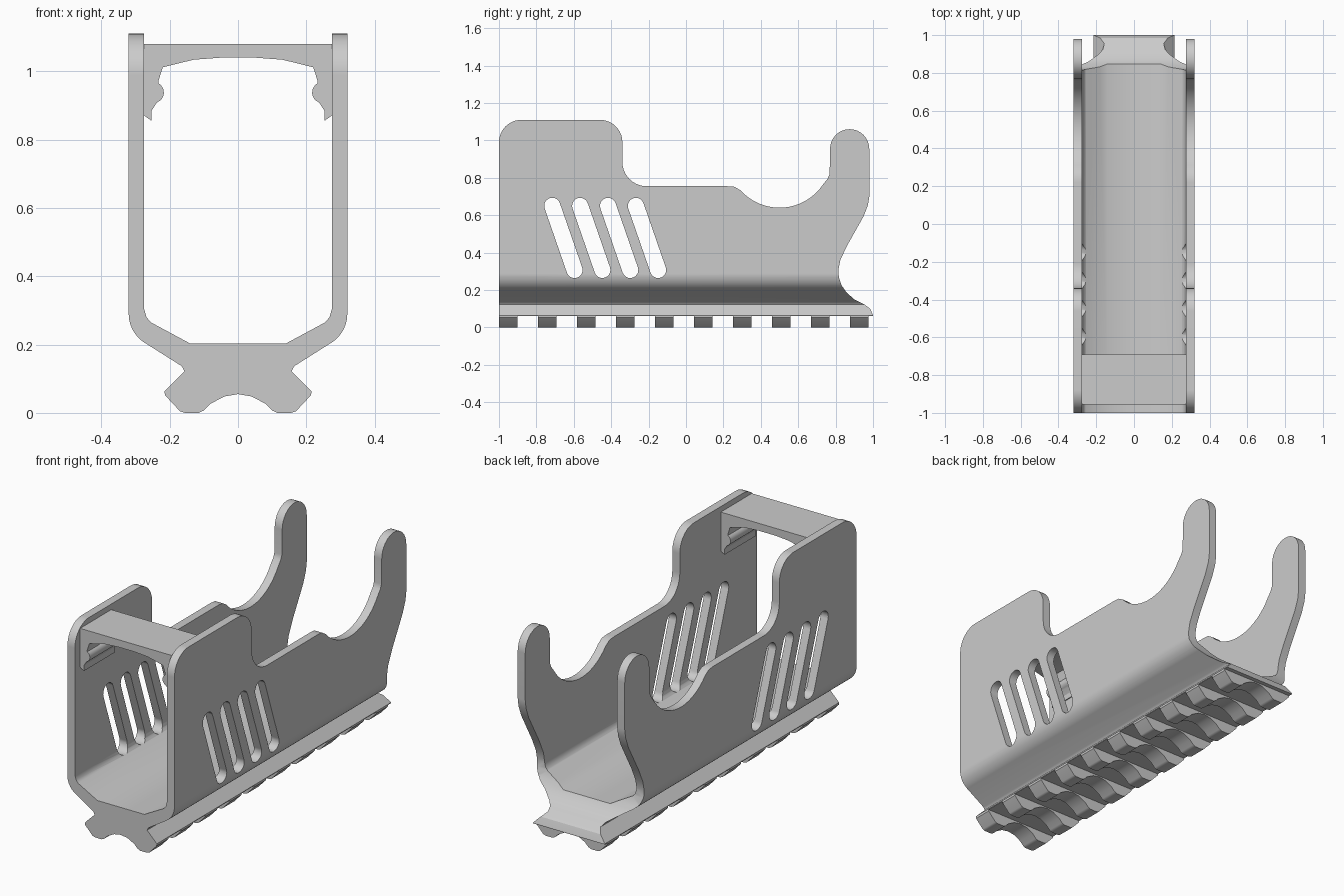
import bpy
import bmesh
from math import cos, sin, radians, atan2, degrees

cube = bpy.data.objects.get("Cube")
if cube:
    bpy.data.objects.remove(cube, do_unlink=True)

COLOUR = (0.6, 0.6, 0.6, 1)
grey = bpy.data.materials.new("plain grey")
grey.use_nodes = True
grey.diffuse_color = COLOUR
grey.node_tree.nodes["Principled BSDF"].inputs["Base Color"].default_value = COLOUR


def arc(cx, cy, r, start, end, n=10):
    """Points on a circular arc, angles in degrees."""
    angles = [radians(start + (end - start) * i / n) for i in range(n + 1)]
    return [(cx + r * cos(a), cy + r * sin(a)) for a in angles]


def mirrored(half):
    """Close a half outline by reflecting it across the centre line."""
    return half + [(-x, z) for x, z in reversed(half) if abs(x) > 1e-6]


def prism(name, outline, axis, lo, hi):
    """Extrude an outline along y (outline is x, z) or along x (outline is y, z)."""
    bm = bmesh.new()
    place = (lambda p, d: (p[0], d, p[1])) if axis == "y" else (lambda p, d: (d, p[0], p[1]))
    ends = [[bm.verts.new(place(p, d)) for p in outline] for d in (lo, hi)]
    bm.faces.new(reversed(ends[0]))
    bm.faces.new(ends[1])
    for i in range(len(outline)):
        j = (i + 1) % len(outline)
        bm.faces.new((ends[0][i], ends[0][j], ends[1][j], ends[1][i]))
    bm.normal_update()
    if bm.calc_volume(signed=True) < 0:
        bmesh.ops.reverse_faces(bm, faces=bm.faces)
    mesh = bpy.data.meshes.new(name)
    bm.to_mesh(mesh)
    bm.free()
    mesh.materials.append(grey)
    obj = bpy.data.objects.new(name, mesh)
    bpy.context.scene.collection.objects.link(obj)
    return obj


def activate(obj):
    bpy.ops.object.select_all(action="DESELECT")
    obj.select_set(True)
    bpy.context.view_layer.objects.active = obj


def carve(obj, cutter, operation="DIFFERENCE"):
    cutter.hide_render = True
    activate(obj)
    mod = obj.modifiers.new("carve", "BOOLEAN")
    mod.operation = operation
    mod.solver = "EXACT"
    mod.object = cutter
    bpy.ops.object.modifier_apply(modifier=mod.name)
    bpy.data.objects.remove(cutter, do_unlink=True)


# Cradle: U-shaped channel standing on a dovetail rail
inner = [(0, 0.203), (0.14, 0.203), (0.255, 0.265), (0.268, 0.28), (0.275, 0.305), (0.275, 1.2)]
outer = [(0.32, 1.2)] + arc(0.22, 0.29, 0.1, 0, -57)
rail = [(0.165, 0.137), (0.157, 0.122), (0.215, 0.064), (0.214, 0.052), (0.17, 0.005),
        (0.155, 0), (0.115, 0), (0.1, 0.007), (0.08, 0.027), (0.04, 0.048), (0, 0.055)]
cradle = prism("cradle", mirrored(inner + outer + rail), "y", -1.1, 1.1)

# Side silhouette: tall front, low middle, saddle dip and rear horn
side = [(-1, -0.1)]
side += arc(-0.88, 0.99, 0.12, 180, 90)
side += arc(-0.46, 0.99, 0.12, 90, 0)
side += arc(-0.21, 0.885, 0.13, 180, 270)
side += [(0.22, 0.755), (0.26, 0.752)]
side += arc(0.5, 0.92, 0.28, 222, 327, 16)
side += [(0.757, 0.795), (0.768, 0.82)]
side += arc(0.875, 0.955, 0.105, 180, 0, 16)
side += [(0.98, 0.7), (0.973, 0.655), (0.95, 0.595), (0.86, 0.435), (0.825, 0.36),
         (0.815, 0.31), (0.817, 0.27), (0.832, 0.225), (0.86, 0.185), (0.9, 0.15),
         (0.955, 0.122), (0.985, 0.1), (1, 0.065), (1, -0.1)]
carve(cradle, prism("side_cutter", side, "x", -0.5, 0.5), "INTERSECT")

# Slanted vent slots through both walls
for i in range(4):
    y = -0.715 + 0.149 * i
    top, bottom = (y, 0.65), (y + 0.119, 0.307)
    lean = degrees(atan2(top[1] - bottom[1], top[0] - bottom[0]))
    slot = arc(*top, 0.043, lean - 90, lean + 90) + arc(*bottom, 0.043, lean + 90, lean + 270)
    carve(cradle, prism("slot_cutter", slot, "x", -0.5, 0.5))

# Cross grooves between the rail teeth, the last one running off the back end
for i in range(10):
    start = -0.9 + 0.2085 * i
    end = start + 0.1095
    groove = [(start, -0.2), (end, -0.2), (end, 0.06), (start, 0.06)]
    carve(cradle, prism("groove_cutter", groove, "x", -0.5, 0.5))

# Bridge across the front with a clip lip down each wall
half_bridge = [(0, 1.08), (0.277, 1.08), (0.277, 0.872), (0.253, 0.855), (0.253, 0.885)]
half_bridge += arc(0.248, 0.938, 0.031, 250, 120, 8)
half_bridge += [(0.233, 0.972), (0.22, 1.012), (0.13, 1.034), (0.05, 1.04), (0, 1.04)]
bridge = prism("front_bridge", mirrored(half_bridge), "y", -0.955, -0.69)

for obj in (cradle, bridge):
    activate(obj)
    bpy.ops.object.shade_smooth_by_angle(angle=radians(30))
    weighted = obj.modifiers.new("even shading", "WEIGHTED_NORMAL")
    weighted.keep_sharp = True
